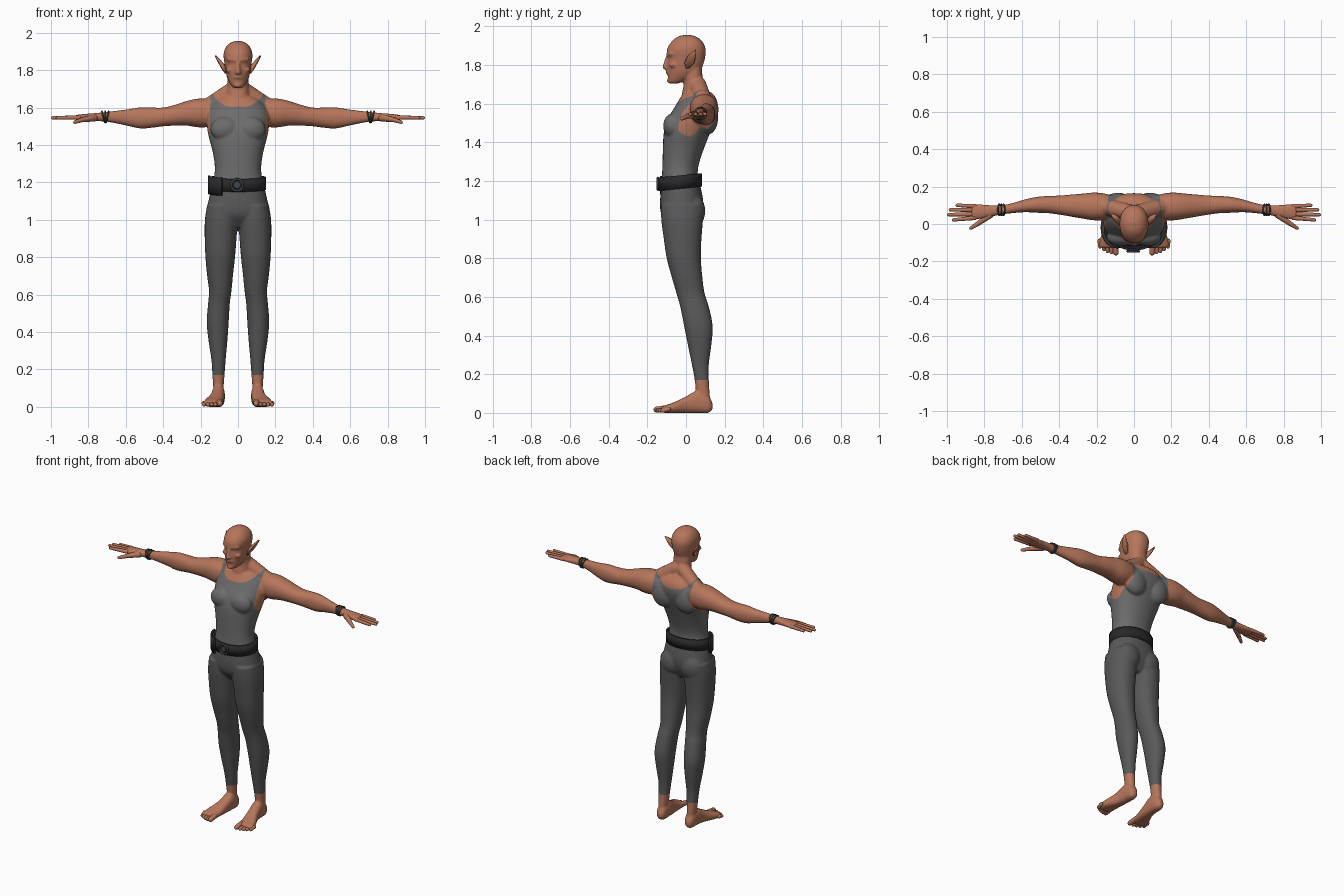
import bpy, bmesh, math
from mathutils import Vector

cube = bpy.data.objects.get("Cube")
if cube:
    bpy.data.objects.remove(cube, do_unlink=True)


def material(name, r, g, b):
    mat = bpy.data.materials.new(name)
    mat.use_nodes = True
    mat.diffuse_color = (r, g, b, 1)
    mat.node_tree.nodes["Principled BSDF"].inputs["Base Color"].default_value = (r, g, b, 1)
    return mat


SKIN = material("skin", .47, .18, .105)
TOP = material("tank_top_grey", .15, .15, .15)
LEGGINGS = material("leggings_grey", .1, .1, .1)
BELT = material("belt_black", .022, .022, .024)
METAL = material("dark_metal", .06, .065, .07)


def skin_rings(bm, rings):
    """Join rings of points into a closed tube."""
    rows = [[bm.verts.new(p) for p in ring] for ring in rings]
    n = len(rows[0])
    for a, b in zip(rows, rows[1:]):
        for i in range(n):
            j = (i + 1) % n
            bm.faces.new((a[i], a[j], b[j], b[i]))
    bm.faces.new(rows[0][::-1])
    bm.faces.new(rows[-1])


def smooth_rows(rows, steps=4):
    """Catmull-Rom interpolation of the section table."""
    out = []
    for i in range(len(rows) - 1):
        a, b, c, d = (rows[max(0, min(len(rows) - 1, i + k))] for k in (-1, 0, 1, 2))
        for s in range(steps):
            t = s / steps
            out.append([q + t / 2 * (r - p + t * (2 * p - 5 * q + 4 * r - s4 + t * (3 * (q - r) + s4 - p)))
                        for p, q, r, s4 in zip(a, b, c, d)])
    return out + [rows[-1]]


def loft(bm, axis, rows, side=1, power=2.2, n=32):
    """Rows hold position on the axis, then low and high limits on the other two axes."""
    rings = []
    for t, u0, u1, v0, v1 in smooth_rows(rows):
        ring = []
        for i in range(n):
            c, s = math.cos(math.tau * i / n), math.sin(math.tau * i / n)
            u = (u0 + u1) / 2 + (u1 - u0) / 2 * math.copysign(abs(c) ** (2 / power), c)
            v = (v0 + v1) / 2 + (v1 - v0) / 2 * math.copysign(abs(s) ** (2 / power), s)
            x, y, z = {"x": (t, u, v), "y": (u, t, v), "z": (u, v, t)}[axis]
            ring.append((x * side, y, z))
        rings.append(ring)
    skin_rings(bm, rings)


def limb(bm, p0, p1, r0, r1, side=1, n=12):
    """Tapered capsule."""
    a, b = (Vector((p[0] * side, p[1], p[2])) for p in (p0, p1))
    d = (b - a).normalized()
    u = d.orthogonal().normalized()
    v = d.cross(u)
    rings = []
    for centre, r, angles in ((a, r0, (-85, -60, -30, 0)), (b, r1, (0, 30, 60, 85))):
        for angle in map(math.radians, angles):
            rings.append([centre + d * r * math.sin(angle) + r * math.cos(angle) *
                          (u * math.cos(math.tau * i / n) + v * math.sin(math.tau * i / n)) for i in range(n)])
    skin_rings(bm, rings)


def ball(bm, centre, radii, side=1):
    new = bmesh.ops.create_icosphere(bm, subdivisions=3, radius=1)["verts"]
    for v in new:
        v.co = Vector(((centre[0] + v.co.x * radii[0]) * side,
                       centre[1] + v.co.y * radii[1], centre[2] + v.co.z * radii[2]))


def finish(bm, name, *mats):
    bmesh.ops.recalc_face_normals(bm, faces=bm.faces[:])
    for f in bm.faces:
        f.smooth = True
    mesh = bpy.data.meshes.new(name)
    bm.to_mesh(mesh)
    bm.free()
    for m in mats:
        mesh.materials.append(m)
    ob = bpy.data.objects.new(name, mesh)
    bpy.context.collection.objects.link(ob)
    return ob


# Torso, neck and head
bm = bmesh.new()
torso = [(z, -w, w, y0, y1) for z, w, y0, y1 in (
    (.96, .08, -.08, .05), (1.02, .165, -.125, .08), (1.08, .162, -.135, .09), (1.15, .147, -.13, .08),
    (1.22, .13, -.125, .062), (1.28, .124, -.122, .065), (1.36, .135, -.12, .09), (1.45, .158, -.115, .125),
    (1.52, .168, -.095, .152), (1.58, .165, -.06, .165), (1.63, .13, -.03, .155), (1.66, .085, -.01, .13))]
loft(bm, "z", torso)
loft(bm, "z", [(z, -w, w, y0, y1) for z, w, y0, y1 in (
    (1.56, .1, 0, .15), (1.64, .068, -.02, .125), (1.7, .058, -.012, .092), (1.76, .056, -.01, .084),
    (1.81, .05, 0, .08))])
loft(bm, "z", [(z, -w, w, y0, y1) for z, w, y0, y1 in (
    (1.704, .018, -.08, -.045), (1.712, .032, -.09, -.02), (1.735, .047, -.094, .03), (1.765, .06, -.096, .07),
    (1.8, .067, -.098, .088), (1.835, .072, -.094, .098), (1.87, .077, -.1, .102), (1.9, .075, -.09, .097),
    (1.93, .06, -.066, .078), (1.949, .036, -.038, .048), (1.957, .01, 0, .015))])
# Nose, lips and chin
limb(bm, (0, -.097, 1.84), (0, -.11, 1.79), .009, .013)
ball(bm, (0, -.092, 1.762), (.025, .014, .009))
ball(bm, (0, -.083, 1.718), (.022, .016, .014))

for side in (1, -1):
    # Face and torso muscles
    limb(bm, (.012, -.093, 1.853), (.05, -.077, 1.858), .011, .01, side)
    ball(bm, (.046, -.066, 1.8), (.02, .02, .014), side)
    ball(bm, (.01, -.104, 1.788), (.01, .01, .009), side)
    limb(bm, (.02, .06, 1.7), (.16, .095, 1.605), .045, .045, side)
    ball(bm, (.07, -.07, 1.485), (.078, .048, .065), side)
    ball(bm, (.085, .115, 1.53), (.08, .052, .09), side)
    ball(bm, (.075, .04, 1.045), (.078, .06, .085), side)
    # Legs
    loft(bm, "z", [
        (.07, .08, .13, .055, .125), (.17, .072, .137, .045, .118), (.25, .066, .142, .03, .118),
        (.35, .057, .157, .01, .131), (.45, .05, .167, -.01, .138), (.55, .044, .16, -.03, .118),
        (.62, .035, .155, -.05, .096), (.7, .027, .165, -.073, .085), (.8, .016, .174, -.1, .077),
        (.9, .008, .178, -.115, .08), (1, .003, .177, -.128, .088), (1.08, .02, .165, -.13, .09)], side)
    # Feet
    loft(bm, "y", [
        (.137, .09, .118, .02, .05), (.115, .074, .134, 0, .09), (.06, .07, .14, 0, .115),
        (0, .074, .15, 0, .085), (-.06, .079, .176, 0, .056), (-.11, .084, .188, 0, .038),
        (-.128, .095, .18, .006, .03)], side, 2.5)
    # Arms and palms
    loft(bm, "x", [
        (.1, .03, .15, 1.51, 1.635), (.17, .02, .165, 1.495, 1.648), (.22, .02, .168, 1.495, 1.647),
        (.27, .028, .163, 1.503, 1.636), (.34, .04, .157, 1.503, 1.614), (.4, .05, .152, 1.5, 1.6),
        (.46, .058, .15, 1.492, 1.6), (.52, .06, .145, 1.488, 1.601), (.58, .063, .132, 1.5, 1.592),
        (.65, .058, .112, 1.515, 1.583), (.71, .05, .1, 1.525, 1.576), (.77, .038, .101, 1.528, 1.57),
        (.83, .026, .106, 1.53, 1.565), (.87, .024, .106, 1.533, 1.56)], side)

# Fuse the body into one smooth skin
body = finish(bm, "body")
remesh = body.modifiers.new("fuse", "REMESH")
remesh.mode = "VOXEL"
remesh.voxel_size = .0065
relax = body.modifiers.new("relax", "SMOOTH")
relax.iterations = 5
fused = bpy.data.meshes.new_from_object(body.evaluated_get(bpy.context.evaluated_depsgraph_get()))
body.modifiers.clear()
bm = bmesh.new()
bm.from_mesh(fused)
for height in (.17, 1.19):
    bmesh.ops.bisect_plane(bm, geom=bm.verts[:] + bm.edges[:] + bm.faces[:],
                           plane_co=(0, 0, height), plane_no=(0, 0, 1))
# Clothing follows height, a scooped neckline and armholes
for f in bm.faces:
    x, y, z = f.calc_center_median()
    x = abs(x)
    neckline = 1.603 + .06 * (x / .13) ** 3
    armhole = x > .165 or (x > .135 and z > 1.43 + 6 * (y - .03) ** 2 and x > .15 - .1 * max(0, y - .03))
    if z < 1.19:
        f.material_index = 2 if z > .17 else 0
    else:
        f.material_index = 1 if z < neckline and not (armhole and z > 1.42) else 0
bpy.data.objects.remove(body)
finish(bm, "body", SKIN, TOP, LEGGINGS)

# Fingers, thumbs and toes
fingers, toes = bmesh.new(), bmesh.new()
for side in (1, -1):
    for y0, y1, tip in ((.095, .1, .945), (.075, .076, .982), (.053, .05, .991), (.033, .022, .965)):
        limb(fingers, (.85, y0, 1.547), (tip, y1, 1.545), .0125, .009, side)
    limb(fingers, (.77, .05, 1.545), (.83, .005, 1.535), .02, .013, side)
    limb(fingers, (.83, .005, 1.535), (.872, -.022, 1.522), .013, .009, side)
    for i in range(5):
        r = .017 if i == 0 else .0115
        x = .1 + .02 * i + (.004 if i else 0)
        limb(toes, (x, -.09, r + .008), (x - .003, -.153 + .003 * i * i / 1.5, r), r, r * .9, side)
finish(fingers, "fingers", SKIN)
finish(toes, "toes", SKIN)

# Pointed ears with a hollowed shell
bm = bmesh.new()
outline = ((.0, 1.782), (-.006, 1.81), (.008, 1.842), (.028, 1.862), (.052, 1.878), (.05, 1.845), (.04, 1.81), (.02, 1.785))
for side in (1, -1):
    rim = [bm.verts.new((side * (.066 + .055 * ((z - 1.782) / .096) + .25 * max(0, y - .02) * (1.878 - z) / .09), y, z))
           for y, z in outline]
    hollow = bm.verts.new((side * .072, .018, 1.825))
    for a, b in zip(rim, rim[1:] + rim[:1]):
        bm.faces.new((a, b, hollow))
ears = finish(bm, "ears", SKIN)
shell = ears.modifiers.new("thickness", "SOLIDIFY")
shell.thickness, shell.offset = .009, 0


def band(name, start, end, low, high, grow, mat):
    """Strip wrapped round the waist between two angles, with a slight tilt."""
    bm = bmesh.new()
    cols = []
    for i in range(49):
        a = math.radians(start + (end - start) * i / 48)
        x, y = (.143 + grow) * math.cos(a), -.029 + (.107 + grow) * math.sin(a)
        cols.append([bm.verts.new((x, y, z + .1 * y)) for z in (low, high)])
    for a, b in zip(cols, cols[1:]):
        bm.faces.new((a[0], b[0], b[1], a[1]))
    bmesh.ops.remove_doubles(bm, verts=bm.verts[:], dist=.0001)
    ob = finish(bm, name, mat)
    mod = ob.modifiers.new("thickness", "SOLIDIFY")
    mod.thickness, mod.offset = .012, 0
    bpy.context.view_layer.objects.active = ob
    ob.select_set(True)
    bpy.ops.object.shade_smooth_by_angle()
    ob.select_set(False)


# Belt with hip plate and round buckle
band("belt", 0, 360, 1.163, 1.232, 0, BELT)
band("belt_hip_plate", 178, 237, 1.142, 1.238, .012, BELT)


def ring(name, location, rotation, radius, tube, mat, scale=(1, 1, 1)):
    bpy.ops.mesh.primitive_torus_add(location=location, rotation=rotation, major_radius=radius,
                                     minor_radius=tube, major_segments=32, minor_segments=8)
    ob = bpy.context.object
    ob.name, ob.scale = name, scale
    ob.data.materials.append(mat)
    bpy.ops.object.shade_smooth()


ring("buckle_ring", (-.005, -.146, 1.186), (math.pi / 2, 0, 0), .031, .006, METAL)
bpy.ops.mesh.primitive_cylinder_add(vertices=24, radius=.018, depth=.012, location=(-.005, -.145, 1.186),
                                    rotation=(math.pi / 2, 0, 0))
bpy.context.object.name = "buckle_boss"
bpy.context.object.data.materials.append(METAL)

# Twisted wrist bands
for side, word in ((1, "left"), (-1, "right")):
    for i, tilt in enumerate((-.22, .05, .25)):
        ring(f"{word}_wrist_band_{i + 1}", (side * (.698 + .011 * i), .076, 1.55),
             (0, math.pi / 2 + tilt * side, 0), .03, .0045, METAL, (1, .98, 1))
